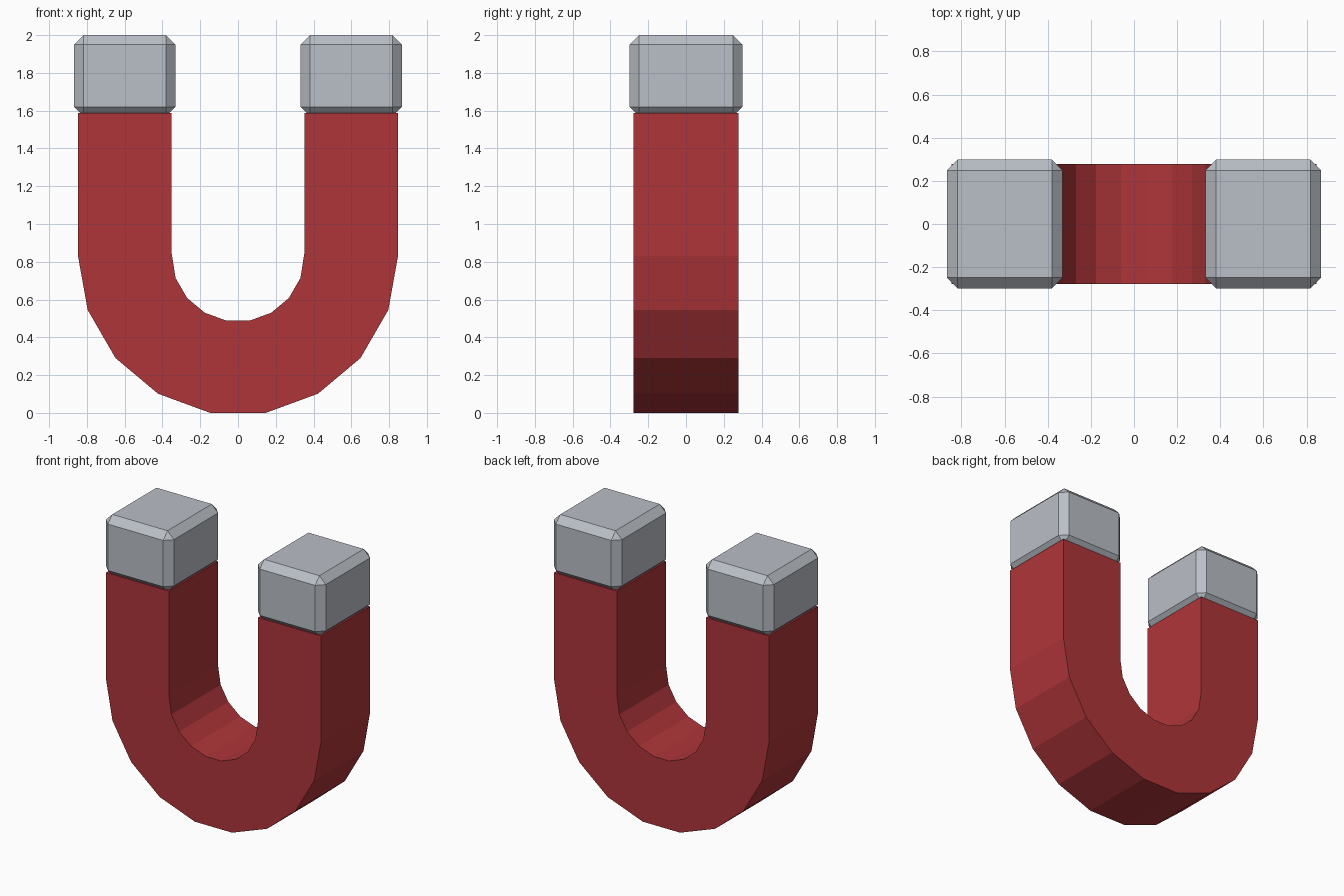
import bpy, bmesh
from math import sin, cos, radians

if "Cube" in bpy.data.objects:
    bpy.data.objects.remove(bpy.data.objects["Cube"])


def make_material(name, color):
    mat = bpy.data.materials.new(name)
    mat.diffuse_color = (*color, 1)
    mat.use_nodes = True
    mat.node_tree.nodes["Principled BSDF"].inputs["Base Color"].default_value = mat.diffuse_color
    return mat


red = make_material("red_paint", (0.43, 0.036, 0.042))
steel = make_material("steel", (0.49, 0.52, 0.57))


def make_object(name, bm, material):
    bmesh.ops.recalc_face_normals(bm, faces=bm.faces)
    mesh = bpy.data.meshes.new(name)
    bm.to_mesh(mesh)
    bm.free()
    mesh.materials.append(material)
    obj = bpy.data.objects.new(name, mesh)
    bpy.context.collection.objects.link(obj)


# U-shaped body: inner and outer outlines bridged, nine arc segments
TOP, CENTRE, HALF_DEPTH = 1.588, 0.835, 0.277


def outline(radius, start_z):
    arc = [(-radius * cos(radians(20 * i)), CENTRE - radius * sin(radians(20 * i)))
           for i in range(1, 9)]
    return [(-radius, TOP), (-radius, start_z), *arc, (radius, start_z), (radius, TOP)]


bm = bmesh.new()
rings = []
for (xo, zo), (xi, zi) in zip(outline(0.847, 0.83), outline(0.352, 0.85)):
    rings.append([bm.verts.new(p) for p in (
        (xo, -HALF_DEPTH, zo), (xo, HALF_DEPTH, zo),
        (xi, HALF_DEPTH, zi), (xi, -HALF_DEPTH, zi))])
for a, b in zip(rings, rings[1:]):
    for i in range(4):
        j = (i + 1) % 4
        bm.faces.new((a[i], a[j], b[j], b[i]))
bm.faces.new(rings[0])
bm.faces.new(rings[-1])
# bottom sits exactly on the ground
low = min(v.co.z for v in bm.verts)
for v in bm.verts:
    if v.co.z < low + 1e-4:
        v.co.z = 0
make_object("magnet_body", bm, red)

# Chamfered metal pole tips, slightly wider than the arms
for side, label in ((-1, "left"), (1, "right")):
    bm = bmesh.new()
    bmesh.ops.create_cube(bm, size=1)
    for v in bm.verts:
        v.co.x = v.co.x * 0.536 + side * 0.599
        v.co.y *= 0.598
        v.co.z = v.co.z * 0.43 + 1.785
    bmesh.ops.bevel(bm, geom=bm.edges[:], offset=0.05, segments=1,
                    affect='EDGES', profile=0.5)
    make_object(label + "_pole_tip", bm, steel)
